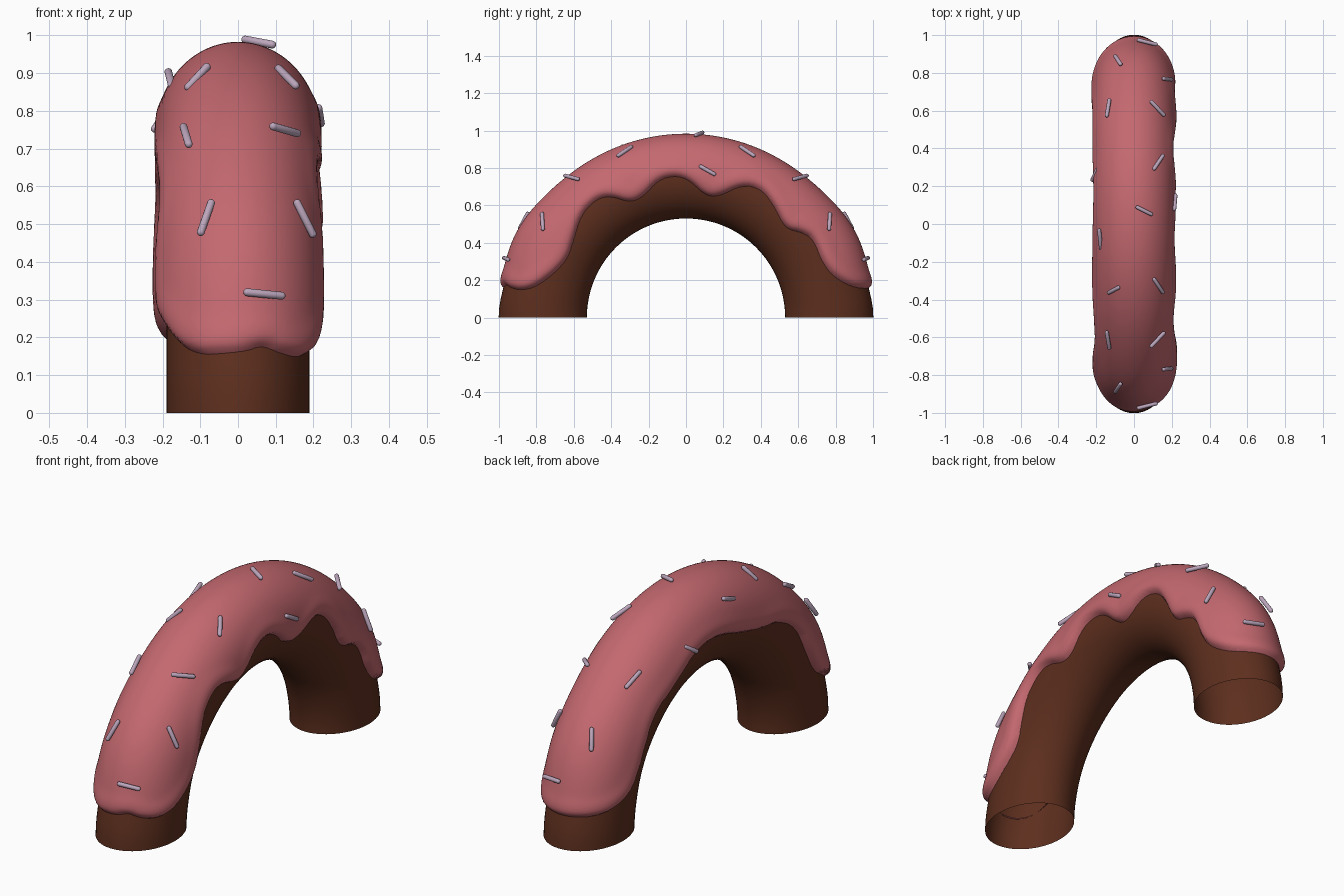
import bpy, bmesh, math
from mathutils import Vector

if "Cube" in bpy.data.objects:
    bpy.data.objects.remove(bpy.data.objects["Cube"])

# Icing hem seen from each side as (y, z) points
HEM_RIGHT = [(-1.1, .16), (-.98, .165), (-.965, .185), (-.94, .16), (-.88, .145), (-.8, .165),
             (-.7, .24), (-.63, .32), (-.6, .42), (-.56, .55), (-.48, .635), (-.4, .65),
             (-.3, .615), (-.23, .645), (-.15, .735), (-.06, .76), (.02, .735), (.1, .655),
             (.17, .645), (.3, .71), (.4, .69), (.47, .60), (.53, .475), (.62, .455),
             (.68, .42), (.74, .27), (.82, .195), (.93, .15), (1.1, .17)]
HEM_LEFT = [(-1.1, .15), (-.97, .15), (-.9, .17), (-.82, .225), (-.74, .27), (-.67, .40),
            (-.6, .55), (-.45, .635), (-.3, .65), (-.145, .69), (0, .74), (.12, .75),
            (.24, .72), (.4, .62), (.54, .55), (.62, .42), (.66, .34), (.72, .25),
            (.79, .2), (.9, .16), (1.1, .16)]
# Sprinkle ends; the first group repeats on the back half
SPRINKLES_BOTH = [((.02, -.975, .32), (.12, -.95, .31)), ((-.1, -.89, .475), (-.07, -.845, .56)),
                  ((.155, -.77, .56), (.2, -.765, .47)), ((.09, -.65, .76), (.16, -.575, .74)),
                  ((-.145, -.57, .76), (-.13, -.66, .71)), ((.105, -.29, .915), (.155, -.365, .865))]
SPRINKLES_ONCE = [((-.135, -.365, .86), (-.08, -.335, .92)), ((-.185, -.03, .905), (-.175, -.13, .865)),
                  ((.015, .09, .99), (.095, .05, .975)), ((.213, .075, .81), (.22, .155, .765)),
                  ((-.222, .23, .75), (-.195, .29, .79))]


def rounded(pts, passes=2):
    """Cut the corners of a polyline."""
    for _ in range(passes):
        out = [pts[0]]
        for (ay, az), (by, bz) in zip(pts, pts[1:]):
            out += [(ay + (by - ay) * k, az + (bz - az) * k) for k in (.25, .75)]
        pts = out + [pts[-1]]
    return pts


HEM_RIGHT, HEM_LEFT = rounded(HEM_RIGHT), rounded(HEM_LEFT)


def finish(name, bm, color, angle=60):
    bmesh.ops.recalc_face_normals(bm, faces=bm.faces)
    mesh = bpy.data.meshes.new(name)
    bm.to_mesh(mesh)
    bm.free()
    obj = bpy.data.objects.new(name, mesh)
    bpy.context.collection.objects.link(obj)
    mat = bpy.data.materials.new(name + "_colour")
    mat.diffuse_color = (*color, 1)
    mat.use_nodes = True
    mat.node_tree.nodes["Principled BSDF"].inputs["Base Color"].default_value = mat.diffuse_color
    mesh.materials.append(mat)
    bpy.ops.object.select_all(action='DESELECT')
    obj.select_set(True)
    bpy.context.view_layer.objects.active = obj
    bpy.ops.object.shade_smooth_by_angle(angle=math.radians(angle))
    return obj


def arch_point(theta, phi, extra=0.0):
    """Point on the half ring, pushed out by extra."""
    lift = min(theta, math.pi - theta)
    outer = .965 + .035 * math.cos(lift) ** 60 + .027 * math.exp(-((lift - .45) / .27) ** 2)
    mid, half = (outer + .53) / 2, (outer - .53) / 2
    r = mid + (half + .7 * extra) * math.cos(phi)
    return Vector(((.19 + extra) * math.sin(phi), -r * math.cos(theta), r * math.sin(theta)))


def hem_distance(hem, y, z):
    """Signed distance to the hem, positive above it."""
    best, edge_z = 9.0, 0.0
    for (ay, az), (by, bz) in zip(hem, hem[1:]):
        dy, dz = by - ay, bz - az
        k = max(0, min(1, ((y - ay) * dy + (z - az) * dz) / (dy * dy + dz * dz)))
        best = min(best, math.hypot(y - ay - k * dy, z - az - k * dz))
        if ay <= y <= by:
            edge_z = az + dz * (y - ay) / dy
    return best if z > edge_z else -best


def arch_grid(rows, cols, theta0, theta1, extra):
    bm = bmesh.new()
    grid = []
    for i in range(rows + 1):
        th = theta0 + (theta1 - theta0) * i / rows
        ring = []
        for j in range(cols):
            ph = 2 * math.pi * j / cols
            ring.append(bm.verts.new(arch_point(th, ph, extra(th, ph))))
        grid.append(ring)
    for a, b in zip(grid, grid[1:]):
        for j in range(cols):
            k = (j + 1) % cols
            bm.faces.new((a[j], a[k], b[k], b[j]))
    return bm, grid


# Cake arch, open at the feet
bm, grid = arch_grid(64, 48, 0, math.pi, lambda th, ph: 0)
finish("cake_arch", bm, (.11, .028, .013))

# Icing: thick above the hem, sinking into the cake at it
skirt = []


def icing_depth(th, ph):
    p = arch_point(th, ph)
    w = max(0, min(1, (p.x + .08) / .16))
    d = w * hem_distance(HEM_RIGHT, p.y, p.z) if w > 0 else 0
    d += (1 - w) * hem_distance(HEM_LEFT, p.y, p.z) if w < 1 else 0
    skirt.append(d)
    thick = .026 + .009 * math.cos(th) ** 2
    return thick * math.tanh(d / .014) + .005 * math.exp(-((d - .05) / .03) ** 2)


bm, grid = arch_grid(240, 100, .06, math.pi - .06, icing_depth)
verts = [v for ring in grid for v in ring]
bmesh.ops.delete(bm, geom=[v for v, d in zip(verts, skirt) if d < -.015], context='VERTS')
finish("icing", bm, (.55, .14, .16), 180)

# Sprinkles: small capsules lying on the icing
bm = bmesh.new()
mirrored = [tuple((x, -y, z) for x, y, z in pair) for pair in SPRINKLES_BOTH]
for a, b in SPRINKLES_BOTH + mirrored + SPRINKLES_ONCE:
    a, b = Vector(a), Vector(b)
    axis = b - a
    turn = axis.to_track_quat('Z', 'Y')
    stretch = axis.length / 2 - .005
    ball = bmesh.ops.create_uvsphere(bm, u_segments=12, v_segments=9, radius=.0105)
    for v in ball["verts"]:
        v.co.z += math.copysign(stretch, v.co.z)
        v.co = turn @ v.co + (a + b) / 2
finish("sprinkles", bm, (.5, .38, .5))
